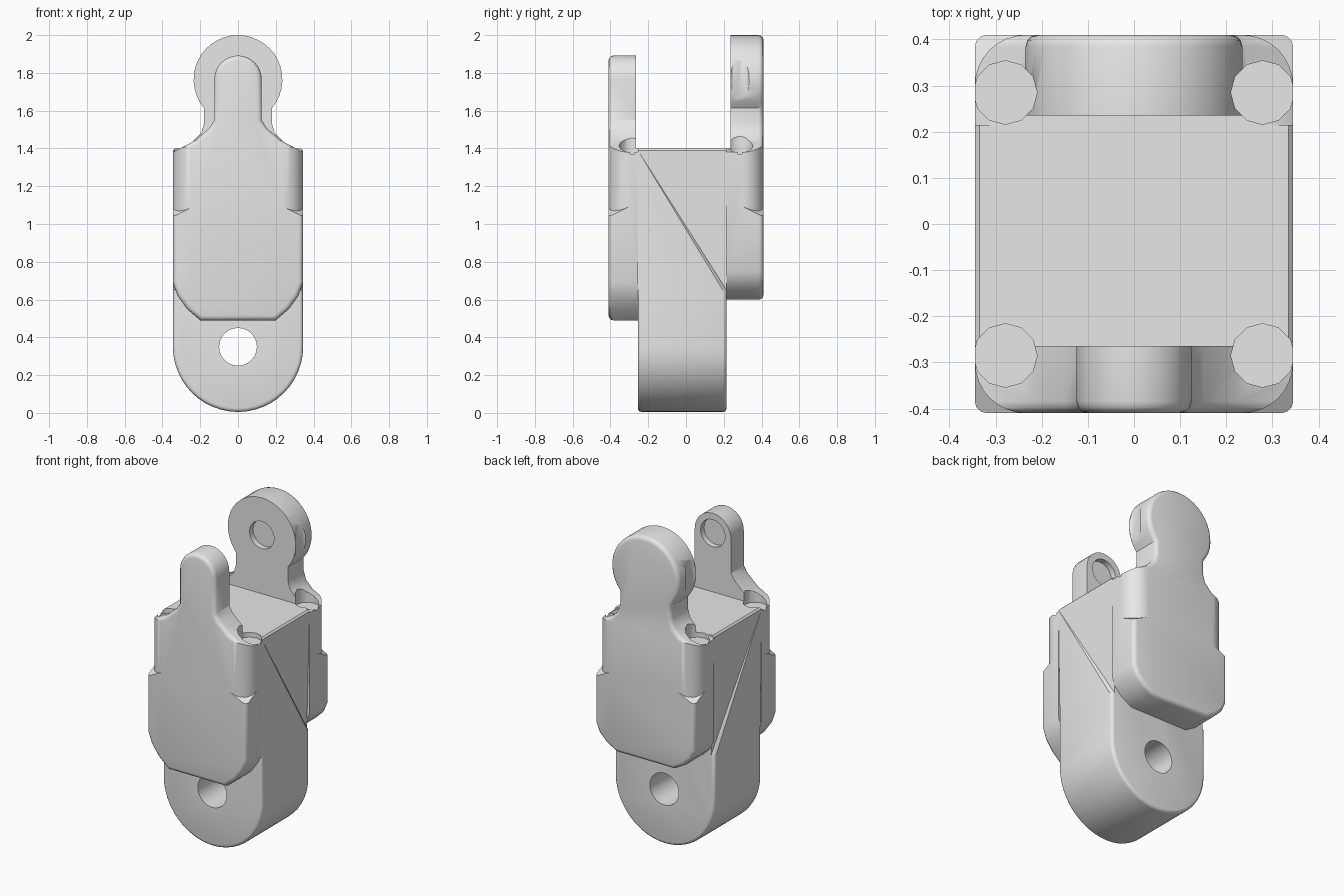
import bpy, bmesh
from math import sin, cos, radians
from mathutils import Vector

old = bpy.data.objects.get("Cube")
if old:
    bpy.data.objects.remove(old, do_unlink=True)

grey = bpy.data.materials.new("light_grey")
grey.use_nodes = True
colour = (0.8, 0.8, 0.8, 1)
grey.diffuse_color = colour
grey.node_tree.nodes["Principled BSDF"].inputs["Base Color"].default_value = colour


def arc(cx, cz, r, start, end, steps):
    """Points along a circular arc, angles in degrees."""
    angles = [radians(start + (end - start) * i / steps) for i in range(steps + 1)]
    return [(cx + r * cos(a), cz + r * sin(a)) for a in angles]


def mirrored(half):
    """Close a right-hand half outline across x = 0."""
    left = [(-x, z) for x, z in reversed(half) if x > 0.001]
    return half + left


def prism(name, base, offset, bevel_rule=None, width=0.025):
    """Extrude a loop of points and round the edges chosen by a rule."""
    bm = bmesh.new()
    face = bm.faces.new([bm.verts.new(p) for p in base])
    new = bmesh.ops.extrude_face_region(bm, geom=[face])["geom"]
    top = [v for v in new if isinstance(v, bmesh.types.BMVert)]
    bmesh.ops.translate(bm, verts=top, vec=offset)
    bmesh.ops.recalc_face_normals(bm, faces=bm.faces)
    if bevel_rule:
        edges = [e for e in bm.edges if all(bevel_rule(v.co) for v in e.verts)
                 and abs(e.verts[0].co.y - e.verts[1].co.y) < 0.001]
        bmesh.ops.bevel(bm, geom=edges, offset=width, segments=3, profile=0.5,
                        affect='EDGES', clamp_overlap=False)
    bmesh.ops.recalc_face_normals(bm, faces=bm.faces)
    mesh = bpy.data.meshes.new(name)
    bm.to_mesh(mesh)
    bm.free()
    obj = bpy.data.objects.new(name, mesh)
    bpy.context.collection.objects.link(obj)
    mesh.materials.append(grey)
    return obj


def plate(name, outline, y0, y1, rule=None, width=0.025):
    return prism(name, [(x, y0, z) for x, z in outline], (0, y1 - y0, 0), rule, width)


def cut(obj, cutters):
    bpy.context.view_layer.objects.active = obj
    for c in cutters:
        mod = obj.modifiers.new("cut", 'BOOLEAN')
        mod.operation = 'DIFFERENCE'
        mod.solver = 'EXACT'
        mod.object = c
        bpy.ops.object.modifier_apply(modifier=mod.name)


HALF, FRONT, BACK = 0.345, -0.41, 0.41
IN_FRONT, IN_BACK = -0.255, 0.215
PIN_Z = 1.767

# Central block ending in a round tongue
tongue = arc(0, 0.35, HALF, -90, 0, 12) + [(HALF, 0.65), (HALF, 1.39), (0.335, 1.4)]
core = plate("core_block", mirrored([(0, 0.005)] + tongue[1:]), IN_FRONT, IN_BACK,
             lambda p: p.z < 0.66, 0.02)

# Front cheek with a narrow tab
front_half = [(0.2, 0.49), (0.27, 0.55), (0.32, 0.62), (HALF, 0.69), (HALF, 1.38),
              (0.222, 1.445), (0.15, 1.51), (0.125, 1.55)]
front_half += arc(0, PIN_Z, 0.125, 0, 90, 8)
front = plate("front_cheek", mirrored(front_half), IN_FRONT, FRONT,
              lambda p: p.y < FRONT + 0.001)

# Back cheek with a wide round eye
back_half = [(0.2, 0.6), (0.27, 0.64), (0.32, 0.69), (HALF, 0.75), (HALF, 1.38),
             (0.24, 1.435), (0.195, 1.48), (0.18, 1.53)]
back_half += arc(0, PIN_Z - 0.002, 0.235, -40, 90, 14)
back = plate("back_cheek", mirrored(back_half), IN_BACK, BACK,
             lambda p: p.y > BACK - 0.001)

# Cutters: through hole, gap between the tabs, pin sockets
hole = plate("hole_cutter", arc(0, 0.35, 0.1, 0, 345, 23), -0.6, 0.6)
slot = plate("slot_cutter", [(-0.5, 1.4), (0.5, 1.4), (0.5, 2.2), (-0.5, 2.2)],
             -0.265, 0.235)
socket = plate("socket_cutter", arc(0, PIN_Z, 0.085, 0, 345, 23), -0.3, 0.27)

# Cutters: vertical screw wells and rounded upper corners
wells, corners = {-1: [], 1: []}, {-1: [], 1: []}
for sy in (-1, 1):
    for sx in (-1, 1):
        ring = arc(sx * 0.279, sy * 0.285, 0.069, 0, 330, 11)
        wells[sy].append(prism("well_cutter", [(x, y, 1.37) for x, y in ring], (0, 0, 1)))
        shape = arc(0.235, 0.3, 0.11, 0, 90, 8) + [(0.235, 0.45), (0.4, 0.45), (0.4, 0.3)]
        base = [(sx * x, sy * y, 1.09 - 0.5 * (x + y - 0.65)) for x, y in shape]
        corners[sy].append(prism("corner_cutter", base, (0, 0, 0.55)))

cut(core, [hole] + wells[-1])
cut(front, [slot, socket] + corners[-1] + wells[-1])
cut(back, [slot, socket] + corners[1] + wells[1])

for c in [hole, slot, socket] + sum(wells.values(), []) + sum(corners.values(), []):
    bpy.data.objects.remove(c, do_unlink=True)

# Smooth the rounded faces, keep hard edges
bpy.ops.object.select_all(action='DESELECT')
for obj in (core, front, back):
    obj.select_set(True)
bpy.context.view_layer.objects.active = core
bpy.ops.object.shade_smooth_by_angle(angle=radians(32))
